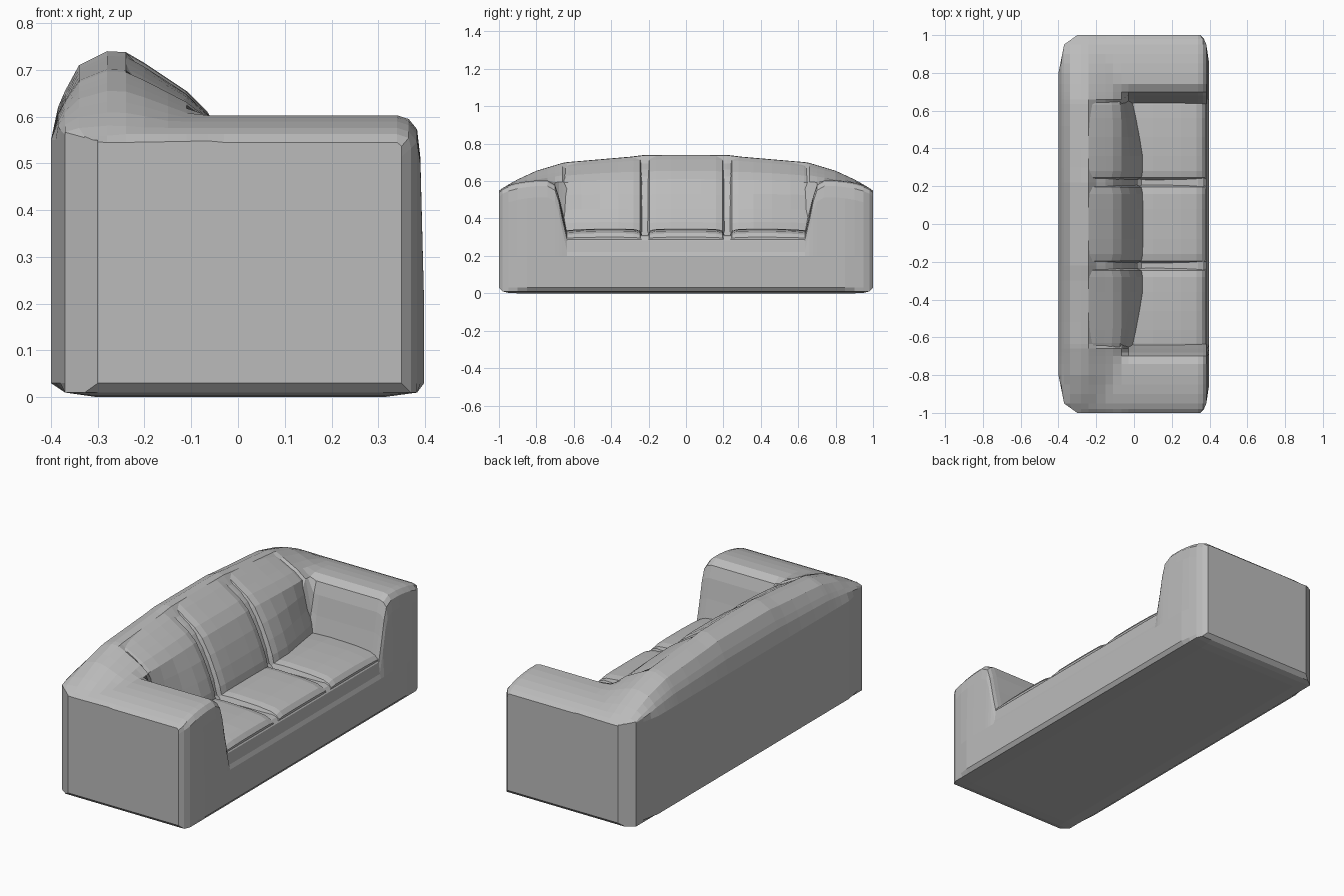
import bpy, bmesh

if "Cube" in bpy.data.objects:
    bpy.data.objects.remove(bpy.data.objects["Cube"])

fabric = bpy.data.materials.new("grey fabric")
fabric.diffuse_color = (0.5, 0.5, 0.5, 1)
fabric.use_nodes = True
fabric.node_tree.nodes["Principled BSDF"].inputs["Base Color"].default_value = fabric.diffuse_color


def table(pairs, t):
    """Linear interpolation through (t, value) pairs."""
    if t <= pairs[0][0]:
        return pairs[0][1]
    for (a, u), (b, v) in zip(pairs, pairs[1:]):
        if t <= b:
            return u + (v - u) * (t - a) / (b - a)
    return pairs[-1][1]


def loft(name, stations):
    """Skin closed (x, z) outlines placed at successive y positions."""
    bm = bmesh.new()
    rings = [[bm.verts.new((x, y, z)) for x, z in ring] for y, ring in stations]
    n = len(rings[0])
    for r, s in zip(rings, rings[1:]):
        for i in range(n):
            j = (i + 1) % n
            bm.faces.new((r[i], r[j], s[j], s[i]))
    bm.faces.new(rings[0])
    bm.faces.new(rings[-1])
    bmesh.ops.remove_doubles(bm, verts=bm.verts, dist=0.0005)
    bmesh.ops.recalc_face_normals(bm, faces=bm.faces)
    me = bpy.data.meshes.new(name)
    bm.to_mesh(me)
    bm.free()
    me.materials.append(fabric)
    ob = bpy.data.objects.new(name, me)
    bpy.context.collection.objects.link(ob)
    return ob


# Shape curves: backrest section, backrest crest and arm height along the length
BACK = [(-0.4, 0.55), (-0.385, 0.62), (-0.37, 0.655), (-0.34, 0.71), (-0.28, 0.74),
        (-0.24, 0.738), (-0.2, 0.715), (-0.11, 0.655), (-0.065, 0.61), (-0.02, 0.53),
        (0.015, 0.45), (0.04, 0.38), (0.05, 0.33), (0.06, 0.28)]
CREST = [(0.22, 0.74), (0.3, 0.73), (0.65, 0.70), (0.8, 0.655), (0.93, 0.595), (1, 0.545)]
ARM = [(0.635, 0.312), (0.66, 0.42), (0.68, 0.52), (0.70, 0.58), (0.74, 0.603),
       (0.8, 0.603), (0.88, 0.595), (0.94, 0.58), (0.975, 0.567), (1, 0.545)]


def back_z(x, y, shift=0.0):
    """Backrest surface height, lowered towards the ends."""
    y = abs(y)
    sx = x + shift if x > -0.24 else x
    z = table(BACK, sx + 0.05 * max(0, min(1, (y - 0.35) / 0.3)) * (x > -0.05))
    if z > 0.55:
        z = 0.55 + (z - 0.55) * (table(CREST, y) - 0.55) / 0.19
    return z


def frame_ring(y):
    y = abs(y)
    a = table(ARM, y)
    xs = [-0.4, -0.385, -0.37, -0.34, -0.28, -0.24, -0.2, -0.15, -0.11, -0.065, -0.03,
          0, 0.02, 0.04, 0.06, 0.1, 0.2, 0.34]
    ring = [(-0.30, 0), (-0.37, 0.01), (-0.4, 0.03), (-0.4, 0.3)]
    groove = 0.03 if y < 0.66 else 0
    ring += [(x, back_z(x, y, groove) if x < -0.25
              else max(a, back_z(x, y, groove))) for x in xs]
    ring += [(0.365, a - 0.008), (0.383, a - 0.03), (0.39, a - 0.09), (0.398, 0.2),
             (0.398, 0.03), (0.383, 0.01), (0.31, 0)]
    # Round the four upright corners and the lower rim
    back = table([(0.8, -0.4), (0.95, -0.37), (1, -0.30)], y)
    front = table([(0.85, 0.398), (0.97, 0.38), (1, 0.35)], y)
    low = table([(0.94, 0), (0.98, 0.01), (1, 0.03)], y)
    return [(min(max(x, back), front), max(z, low)) for x, z in ring]


# Frame: base, arms and backrest in one skin
half = [0.1, 0.22, 0.3, 0.4, 0.52, 0.635, 0.66, 0.68, 0.70, 0.74, 0.8, 0.85, 0.9, 0.95,
        0.98, 1.0]
ys = [-y for y in reversed(half)] + half
loft("sofa_frame", [(y, frame_ring(y)) for y in ys])


def back_ring(y, pinch):
    xs = [-0.27, -0.24, -0.2, -0.15, -0.11, -0.065, -0.02, 0.015, 0.04, 0.05]
    lean = 0.05 * max(0, min(1, (abs(y) - 0.35) / 0.3))
    ring = []
    for x in xs:
        z = table(BACK, x)
        if z > 0.55:
            z = 0.55 + (z - 0.55) * (table(CREST, abs(y)) - 0.55) / 0.19
        k = max(0, min(1, (x + 0.05) / 0.05))
        ring.append((x - lean * k - pinch * 0.9, z - pinch * 0.5))
    return ring + [(-0.12, 0.30), (-0.28, 0.6)]


def seat_ring(y, pinch):
    return [(-0.05, 0.30), (-0.05, 0.34 - pinch), (0.1, 0.346 - pinch),
            (0.25, 0.342 - pinch), (0.33, 0.334 - pinch), (0.36, 0.322 - pinch),
            (0.378, 0.300 - pinch * 0.5), (0.378, 0.27), (0.30, 0.27)]


# Cushions: pinched at the seams, full in the middle
middle = [(-0.207, 0.035), (-0.195, 0.01), (-0.16, 0.002), (-0.08, 0), (0, 0),
          (0.08, 0), (0.16, 0.002), (0.195, 0.01), (0.207, 0.035)]
outer = [(0.233, 0.035), (0.245, 0.01), (0.28, 0.002), (0.36, 0), (0.46, 0),
         (0.56, 0.003), (0.63, 0.008), (0.67, 0.015)]
for part, ring in (("back_cushion", back_ring), ("seat_cushion", seat_ring)):
    loft(part + "_middle", [(y, ring(y, p)) for y, p in middle])
    for label, side in (("right", 1), ("left", -1)):
        loft(part + "_" + label, [(side * y, ring(y, p)) for y, p in outer])
